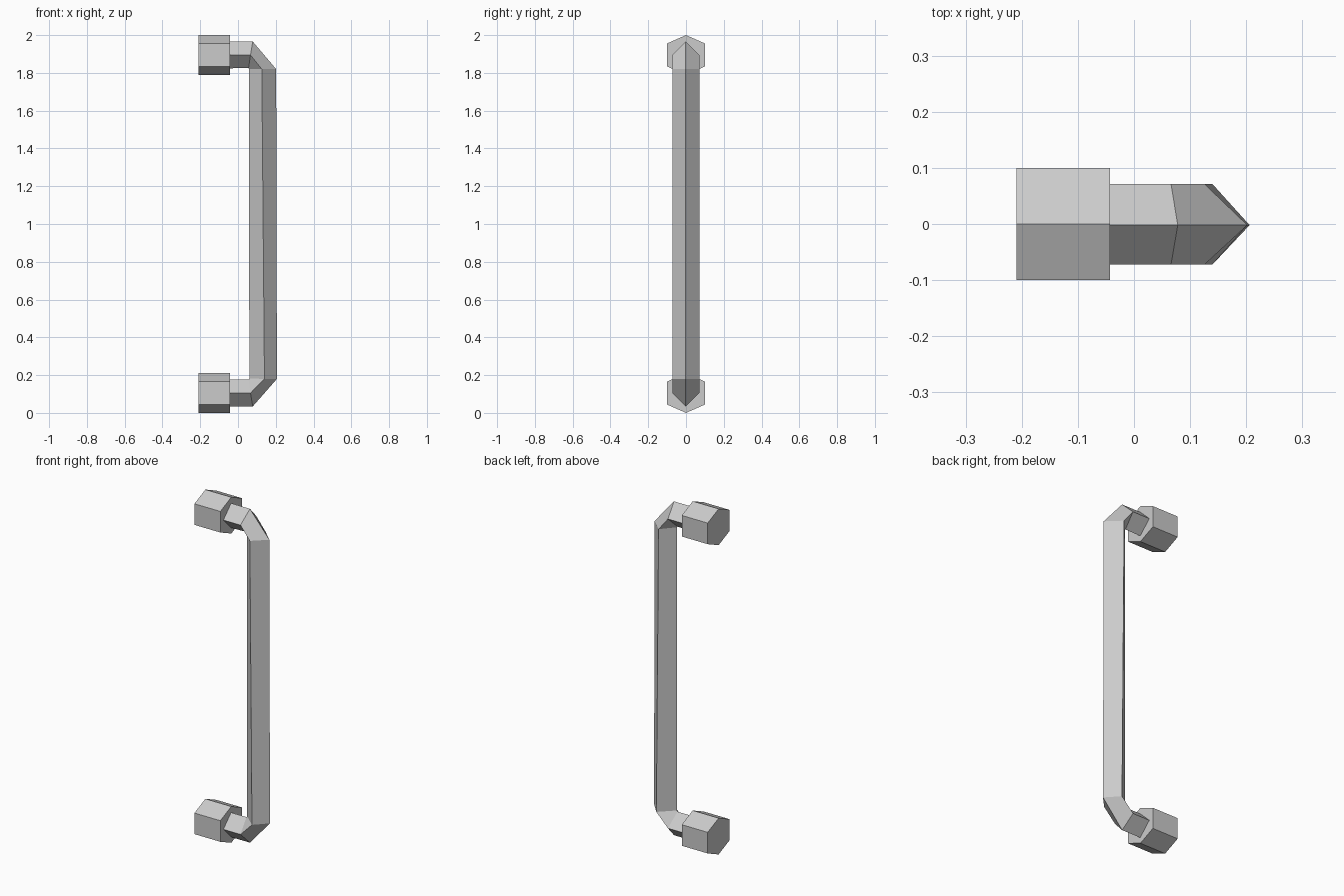
import bpy, bmesh, math
from mathutils import Matrix

cube = bpy.data.objects.get("Cube")
if cube:
    bpy.data.objects.remove(cube, do_unlink=True)

metal = bpy.data.materials.new("brushed_grey")
metal.use_nodes = True
grey = (0.6, 0.6, 0.6, 1)
metal.diffuse_color = grey
metal.node_tree.nodes["Principled BSDF"].inputs["Base Color"].default_value = grey


def finish(name, bm):
    bmesh.ops.recalc_face_normals(bm, faces=bm.faces)
    mesh = bpy.data.meshes.new(name)
    bm.to_mesh(mesh)
    bm.free()
    mesh.materials.append(metal)
    obj = bpy.data.objects.new(name, mesh)
    bpy.context.collection.objects.link(obj)


# Hexagonal mounts with a corner pointing up
def mount(name, z):
    bm = bmesh.new()
    bmesh.ops.create_cone(bm, cap_ends=True, segments=6, radius1=1, radius2=1, depth=1)
    bmesh.ops.rotate(bm, verts=bm.verts, matrix=Matrix.Rotation(math.pi / 2, 3, 'Y'))
    if max(v.co.z for v in bm.verts) < 0.95:
        bmesh.ops.rotate(bm, verts=bm.verts, matrix=Matrix.Rotation(math.pi / 6, 3, 'X'))
    for v in bm.verts:
        v.co.x = v.co.x * 0.166 - 0.126
        v.co.y *= 0.1 / math.cos(math.pi / 6)
        v.co.z = v.co.z * 0.105 + z
        # corners of the upright sides
        if abs(v.co.y) > 0.05:
            v.co.z = z + math.copysign(0.061, v.co.z - z)
    finish(name, bm)


mount("lower_mount", 0.105)
mount("upper_mount", 1.895)

# Bent bar of diamond section: each ring gives the (x, z) of its
# outer ridge, side corners and inner ridge
rings = [
    ((-0.06, 0.034), (-0.06, 0.105), (-0.06, 0.176)),
    ((0.078, 0.034), (0.066, 0.105), (0.056, 0.176)),
    ((0.206, 0.18), (0.14, 0.18), (0.06, 0.182)),
    ((0.202, 1.82), (0.126, 1.82), (0.058, 1.822)),
    ((0.078, 1.966), (0.066, 1.895), (0.056, 1.826)),
    ((-0.06, 1.966), (-0.06, 1.895), (-0.06, 1.824)),
]
bm = bmesh.new()
loops = []
for outer, side, inner in rings:
    section = [(outer, -0.002), (side, 0.071), (inner, -0.002), (side, -0.072)]
    loops.append([bm.verts.new((p[0], y, p[1])) for p, y in section])
for a, b in zip(loops, loops[1:]):
    for i in range(4):
        j = (i + 1) % 4
        bm.faces.new((a[i], a[j], b[j], b[i]))
bm.faces.new(loops[0])
bm.faces.new(loops[-1])
finish("handle_bar", bm)
